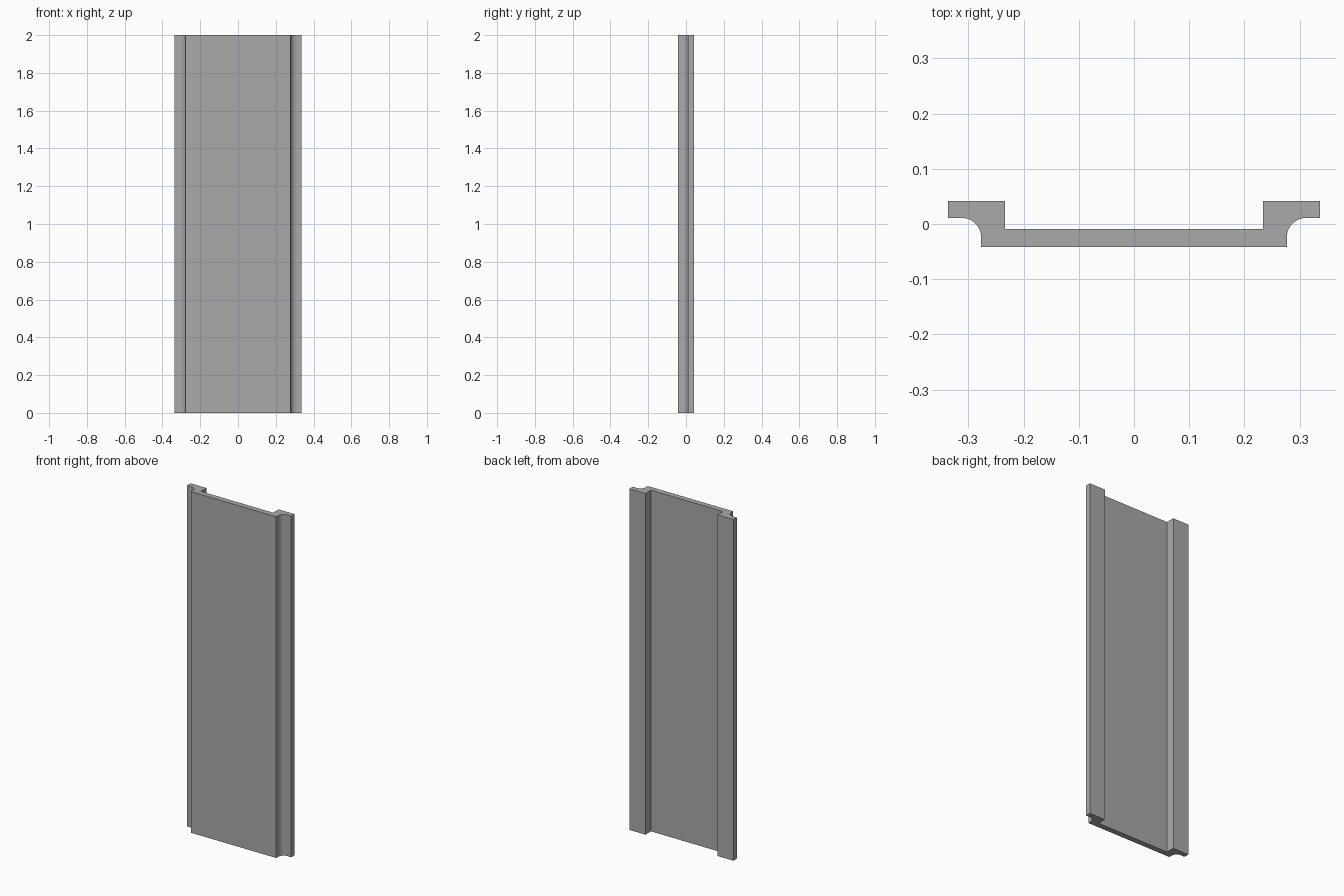
import bpy
import bmesh
import math

cube = bpy.data.objects.get("Cube")
if cube:
    bpy.data.objects.remove(cube, do_unlink=True)

HEIGHT = 2.0
HALF_WIDTH, HALF_DEPTH = 0.337, 0.042
WEB_HALF, INNER_HALF = 0.277, 0.234
WEB_BACK, FLANGE_FRONT = -0.009, 0.011
COVE_RADIUS, COVE_STEPS = 0.035, 12

# Plain grey finish
grey = bpy.data.materials.new("plain_grey")
grey.use_nodes = True
colour = (0.4, 0.4, 0.4, 1.0)
grey.diffuse_color = colour
grey.node_tree.nodes["Principled BSDF"].inputs["Base Color"].default_value = colour

# Right half of the cross-section, from the front face round to the back recess
cx, cy = WEB_HALF + COVE_RADIUS, FLANGE_FRONT - COVE_RADIUS
cove = []
for i in range(COVE_STEPS + 1):
    a = math.pi - i / COVE_STEPS * math.pi / 2
    cove.append((cx + COVE_RADIUS * math.cos(a), cy + COVE_RADIUS * math.sin(a)))
half = [(WEB_HALF, -HALF_DEPTH), *cove,
        (HALF_WIDTH, FLANGE_FRONT), (HALF_WIDTH, HALF_DEPTH),
        (INNER_HALF, HALF_DEPTH), (INNER_HALF, WEB_BACK)]
profile = half + [(-x, y) for x, y in reversed(half)]

# Extrude the mirrored section up the full height
bm = bmesh.new()
base = bm.faces.new([bm.verts.new((x, y, 0)) for x, y in profile])
top = bmesh.ops.extrude_face_region(bm, geom=[base], use_keep_orig=True)
bmesh.ops.translate(bm, vec=(0, 0, HEIGHT),
                    verts=[v for v in top["geom"] if isinstance(v, bmesh.types.BMVert)])
bmesh.ops.recalc_face_normals(bm, faces=bm.faces)
mesh = bpy.data.meshes.new("moulded_panel")
bm.to_mesh(mesh)
bm.free()
mesh.materials.append(grey)

panel = bpy.data.objects.new("moulded_panel", mesh)
bpy.context.collection.objects.link(panel)

# Smooth coves, crisp corners
bpy.ops.object.select_all(action="DESELECT")
panel.select_set(True)
bpy.context.view_layer.objects.active = panel
bpy.ops.object.shade_smooth_by_angle(angle=math.radians(30))
